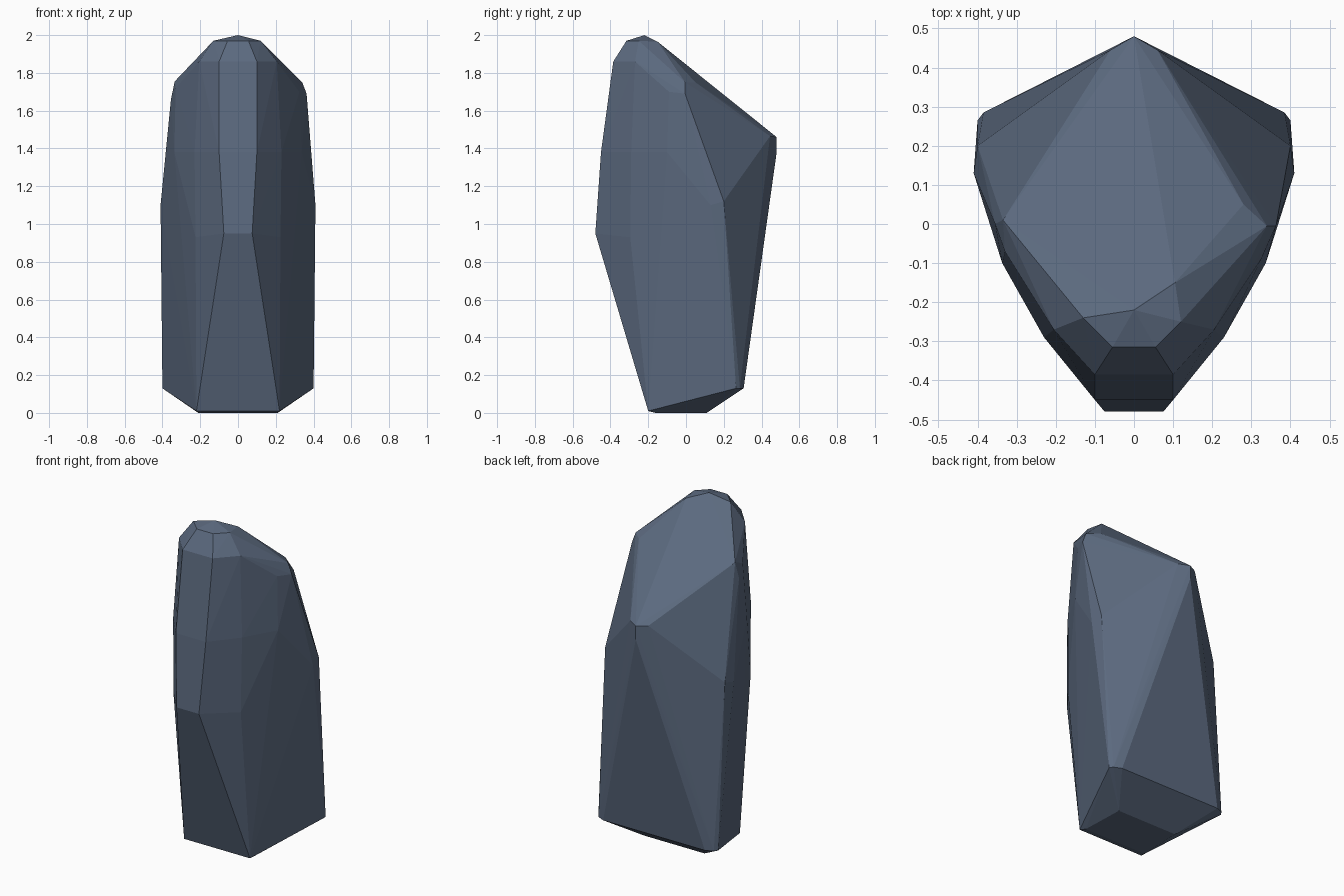
import bpy
import bmesh

# Slate colour
slate = bpy.data.materials.new("slate_blue_grey")
slate.diffuse_color = (0.105, 0.142, 0.21, 1.0)

# Corners shared by both sides of the boulder
mirrored = [
    (0.10, -0.385, 1.86), (0.10, -0.45, 1.38), (0.075, -0.48, 0.95),   # front strip
    (0.205, -0.27, 1.86), (0.23, -0.29, 1.38), (0.225, -0.295, 0.93),  # front bevels
    (0.337, -0.10, 1.38), (0.41, 0.13, 1.10), (0.40, 0.20, 1.12),      # flanks
    (0.055, -0.315, 1.97), (0.06, 0.445, 1.465),                       # crown, back tip
    (0.22, -0.20, 0.01), (0.21, -0.16, 0.0), (0.20, 0.11, 0.0),        # base
    (0.40, 0.265, 0.13), (0.385, 0.285, 0.13), (0.34, 0.305, 0.13),    # rear foot
]
# Corners on the centre line and the uneven shoulders
single = [
    (0, -0.22, 2.0), (0, 0.48, 1.46), (0, 0.48, 1.38),
    (-0.13, -0.24, 1.97), (0.12, -0.25, 1.97), (0.105, -0.15, 1.965),
    (-0.335, 0.01, 1.755), (-0.355, 0.0, 1.66), (-0.33, -0.07, 1.72),
    (0.34, -0.005, 1.75), (0.363, -0.005, 1.69), (0.28, 0.05, 1.75),
    (0.325, -0.09, 1.70),
]

# Wrap a faceted shell around the corners
bm = bmesh.new()
for p in [(s * x, y, z) for x, y, z in mirrored for s in (-1, 1)] + single:
    bm.verts.new(p)
hull = bmesh.ops.convex_hull(bm, input=bm.verts[:])
loose = [v for v in bm.verts if not v.link_faces]
bmesh.ops.delete(bm, geom=loose, context='VERTS')
bmesh.ops.recalc_face_normals(bm, faces=bm.faces[:])

mesh = bpy.data.meshes.new("boulder")
bm.to_mesh(mesh)
bm.free()
mesh.materials.append(slate)
boulder = bpy.data.objects.new("boulder", mesh)
bpy.context.collection.objects.link(boulder)
